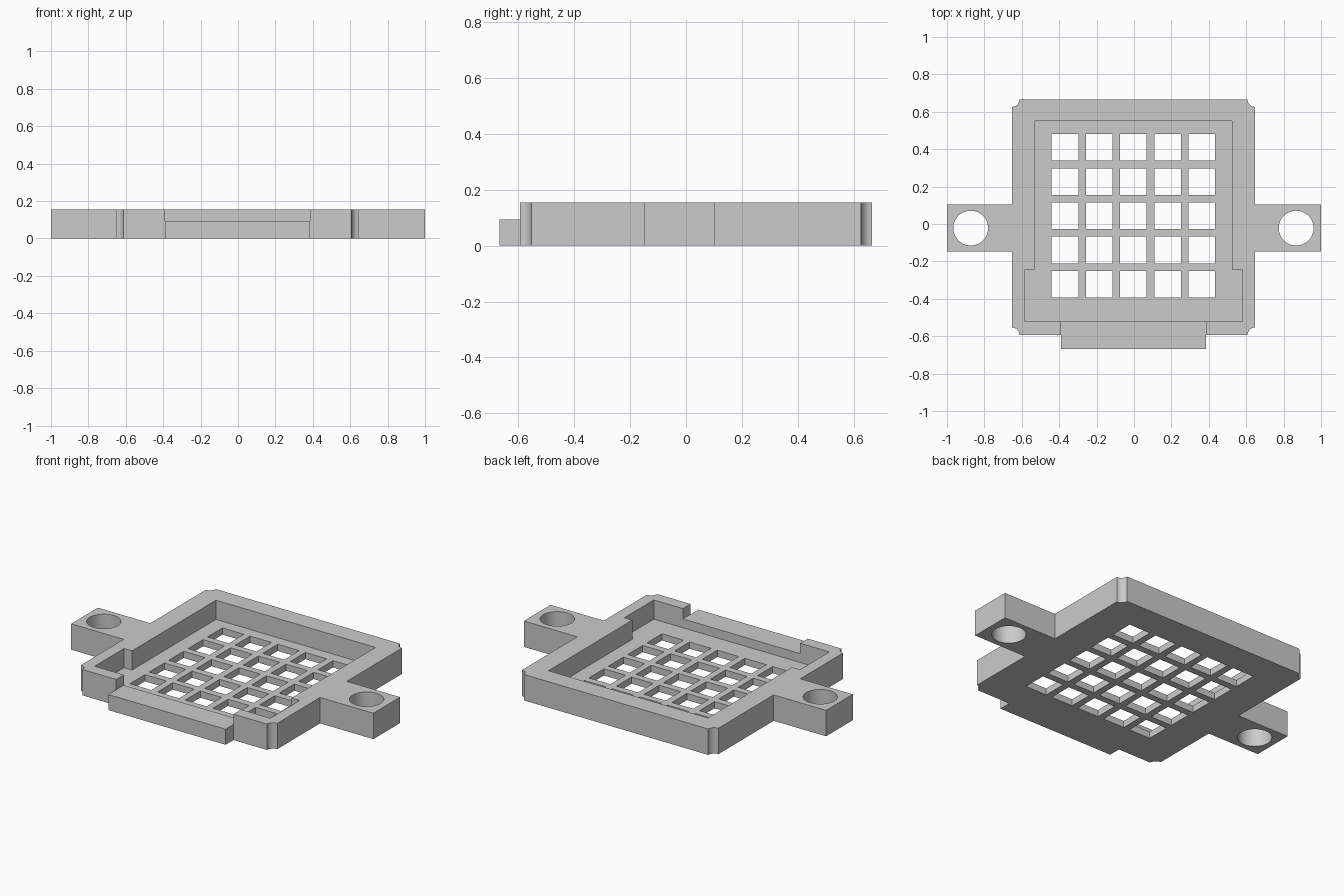
import bpy
import bmesh
from math import cos, sin, pi

cube = bpy.data.objects.get("Cube")
if cube:
    bpy.data.objects.remove(cube, do_unlink=True)

HEIGHT, FLOOR, SILL = 0.155, 0.04, 0.093
CX = -0.003          # tray centre line
NOTCH = 0.04         # radius of the scooped corners

grey = bpy.data.materials.new("plain grey")
grey.use_nodes = True
grey.diffuse_color = (0.6, 0.6, 0.6, 1)
grey.node_tree.nodes["Principled BSDF"].inputs["Base Color"].default_value = (0.6, 0.6, 0.6, 1)


def prism(name, outline, z0, z1):
    """Extrude a counter-clockwise outline from z0 to z1."""
    bm = bmesh.new()
    face = bm.faces.new([bm.verts.new((x, y, z0)) for x, y in outline])
    top = bmesh.ops.extrude_face_region(bm, geom=[face])["geom"]
    verts = [v for v in top if isinstance(v, bmesh.types.BMVert)]
    bmesh.ops.translate(bm, verts=verts, vec=(0, 0, z1 - z0))
    bmesh.ops.recalc_face_normals(bm, faces=bm.faces)
    mesh = bpy.data.meshes.new(name)
    bm.to_mesh(mesh)
    bm.free()
    mesh.materials.append(grey)
    obj = bpy.data.objects.new(name, mesh)
    bpy.context.collection.objects.link(obj)
    return obj


def rect(x0, x1, y0, y1):
    return [(x0, y0), (x1, y0), (x1, y1), (x0, y1)]


def arc(x, y, r, start, end, steps):
    angles = [start + (end - start) * i / steps for i in range(steps + 1)]
    return [(x + r * cos(a), y + r * sin(a)) for a in angles]


def cut(target, cutter):
    mod = target.modifiers.new(cutter.name, "BOOLEAN")
    mod.operation, mod.solver, mod.object = "DIFFERENCE", "EXACT", cutter
    bpy.context.view_layer.objects.active = target
    bpy.ops.object.modifier_apply(modifier=mod.name)
    bpy.data.objects.remove(cutter, do_unlink=True)


# Outline of the tray: scooped corners, side arms and the front tongue
left, right, front, back = CX - 0.65, CX + 0.65, -0.593, 0.666
arm_y0, arm_y1 = -0.148, 0.104
tongue_x0, tongue_x1, tongue_y = CX - 0.388, CX + 0.388, -0.667
outline = (
    arc(left, front, NOTCH, pi / 2, 0, 6)
    + [(tongue_x0, front), (tongue_x0, tongue_y), (tongue_x1, tongue_y), (tongue_x1, front)]
    + arc(right, front, NOTCH, pi, pi / 2, 6)
    + [(right, arm_y0), (1, arm_y0), (1, arm_y1), (right, arm_y1)]
    + arc(right, back, NOTCH, 1.5 * pi, pi, 6)
    + arc(left, back, NOTCH, 0, -pi / 2, 6)
    + [(left, arm_y1), (-1, arm_y1), (-1, arm_y0), (left, arm_y0)]
)
tray = prism("tray", outline, 0, HEIGHT)

# Stepped pocket, wider towards the front
pocket_front, step_y, pocket_back = -0.521, -0.243, 0.55
wide, narrow = 0.581, 0.528
pocket = [(CX - wide, pocket_front), (CX + wide, pocket_front),
          (CX + wide, step_y), (CX + narrow, step_y),
          (CX + narrow, pocket_back), (CX - narrow, pocket_back),
          (CX - narrow, step_y), (CX - wide, step_y)]
cut(tray, prism("pocket", pocket, FLOOR, 0.3))

# Lowered sill through the front wall and along the tongue
cut(tray, prism("sill", rect(tongue_x0, tongue_x1, -0.8, pocket_front + 0.05), SILL, 0.3))

# Mounting holes in the arms
for side in (-1, 1):
    cut(tray, prism("mount_hole", arc(CX + side * 0.87, -0.022, 0.093, 0, 2 * pi * 47 / 48, 47), -0.1, 0.3))

# Five by five grid of square vents in the floor
PITCH, HALF = 0.183, 0.071
for row in range(-2, 3):
    for col in range(-2, 3):
        x, y = CX + col * PITCH, 0.044 + row * PITCH
        cut(tray, prism("vent", rect(x - HALF, x + HALF, y - HALF, y + HALF), -0.1, 0.1))

# Smooth only the round surfaces
bpy.ops.object.select_all(action="DESELECT")
tray.select_set(True)
bpy.context.view_layer.objects.active = tray
bpy.ops.object.shade_smooth_by_angle(angle=pi / 6)
